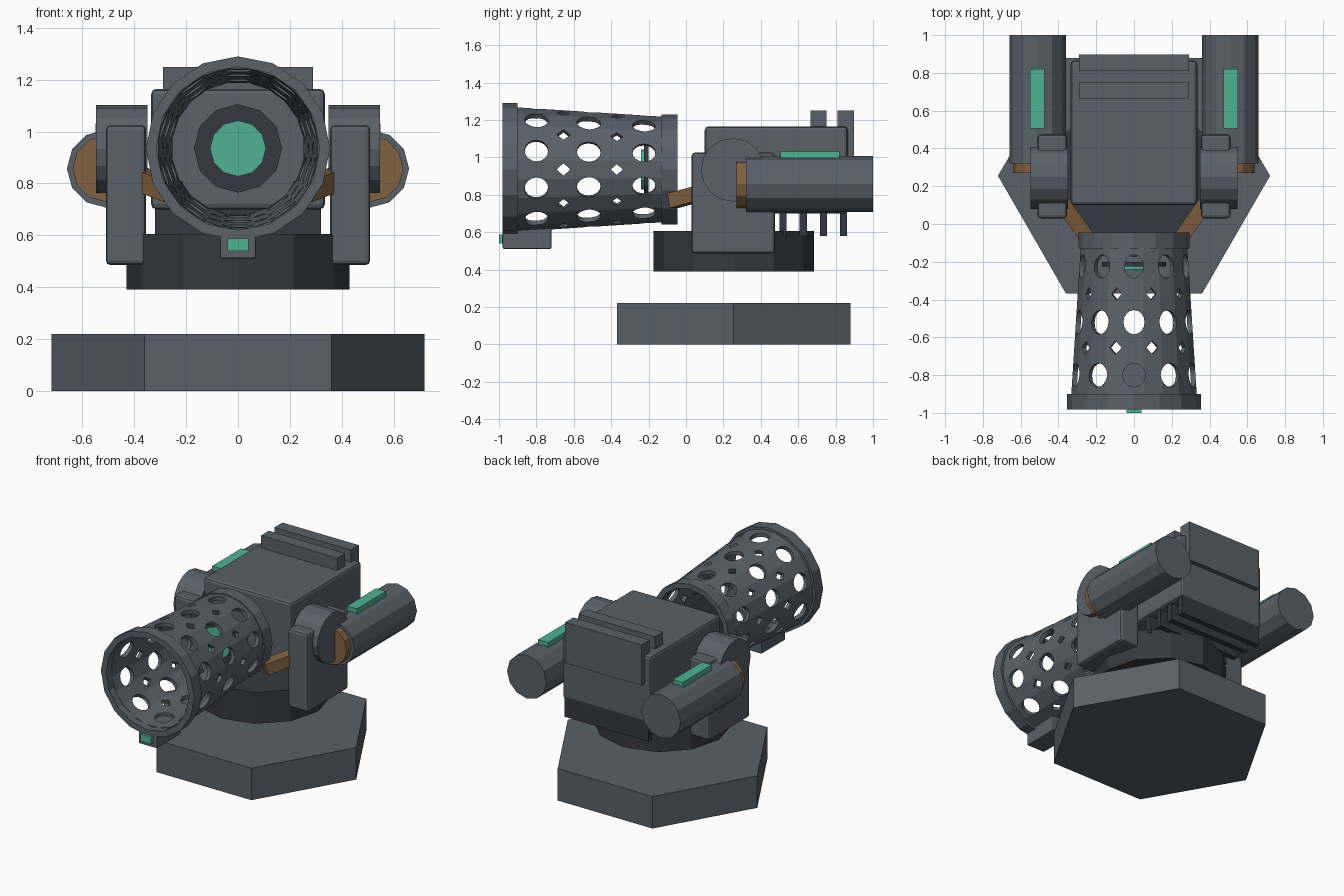
import bpy, bmesh
from math import sin, cos, pi, radians
from mathutils import Matrix, Vector

if "Cube" in bpy.data.objects:
    bpy.data.objects.remove(bpy.data.objects["Cube"])


def material(name, col):
    m = bpy.data.materials.new(name)
    m.diffuse_color = (*col, 1)
    m.use_nodes = True
    m.node_tree.nodes["Principled BSDF"].inputs["Base Color"].default_value = m.diffuse_color
    return m


GREEN = material("glow_green", (0.08, 0.45, 0.30))
BROWN = material("bronze", (0.22, 0.12, 0.05))
DARK = material("dark_metal", (0.035, 0.04, 0.05))
STEEL = material("steel", (0.10, 0.12, 0.14))


def finish(name, bm, mat):
    bmesh.ops.recalc_face_normals(bm, faces=bm.faces)
    me = bpy.data.meshes.new(name)
    bm.to_mesh(me)
    bm.free()
    ob = bpy.data.objects.new(name, me)
    bpy.context.collection.objects.link(ob)
    if mat:
        me.materials.append(mat)
    return ob


def box(name, x, y, z, mat=STEEL, bevel=0):
    bm = bmesh.new()
    bmesh.ops.create_cube(bm, size=1)
    for v in bm.verts:
        v.co = [(a + b) / 2 + c * (b - a) for (a, b), c in zip((x, y, z), v.co)]
    if bevel:
        bmesh.ops.bevel(bm, geom=bm.edges[:], offset=bevel, segments=2,
                        profile=0.5, affect='EDGES')
    return finish(name, bm, mat)


def lathe(name, profile, n, axis, center, mat=STEEL, ring=False, phase=0.0):
    """Profile of (radius, position along axis); ring=True closes it into a hollow tube."""
    bm = bmesh.new()
    loops = []
    for r, t in profile:
        loop = []
        for i in range(n):
            a = phase + 2 * pi * i / n
            u, w = r * cos(a), r * sin(a)
            p = {'X': (t, u, w), 'Y': (u, t, w), 'Z': (u, w, t)}[axis]
            loop.append(bm.verts.new(Vector(p) + Vector(center)))
        loops.append(loop)
    pairs = list(zip(loops, loops[1:]))
    if ring:
        pairs.append((loops[-1], loops[0]))
    else:
        bm.faces.new(loops[0])
        bm.faces.new(loops[-1])
    for A, B in pairs:
        for i in range(n):
            j = (i + 1) % n
            bm.faces.new((A[i], A[j], B[j], B[i]))
    return finish(name, bm, mat)


# Pedestal and turntable
MID = (0, 0.255, 0)
lathe("base_plate", [(0.72, 0), (0.72, 0.22)], 6, 'Z', MID)
lathe("turntable", [(0.43, 0.39), (0.43, 0.605)], 12, 'Z', MID, DARK)

# Main housing with cooling fins and rear panels
box("housing", (-0.335, 0.335), (0.10, 0.865), (0.70, 1.165), bevel=0.02)
for i in range(4):
    y = 0.50 + i * 0.108
    box("cooling_fin", (-0.32, 0.32), (y, y + 0.038), (0.58, 0.72), DARK)
box("top_rail", (-0.29, 0.29), (0.665, 0.75), (1.14, 1.25))
box("rear_panel", (-0.29, 0.29), (0.81, 0.897), (0.97, 1.25))

# Perforated barrel: tapered hollow wall
AX = (0, 0, 0.935)
barrel = lathe("barrel", [(0.338, -0.93), (0.283, -0.08), (0.256, -0.08), (0.311, -0.93)],
               20, 'Y', AX, ring=True, phase=radians(9))

# Cutters: three rows of round holes, two staggered rows of diamonds
bm = bmesh.new()
rows = [(-0.80, 0.063, 0.060, 16, 0), (-0.52, 0.064, 0.056, 16, 0), (-0.225, 0.062, 0.050, 16, 0),
        (-0.655, 0.036, 0.034, 4, 18), (-0.37, 0.033, 0.028, 4, 18)]
for y, ry, rc, seg, off in rows:
    for k in range(10):
        m = (Matrix.Translation((0, y, AX[2])) @ Matrix.Rotation(radians(off + 36 * k), 4, 'Y')
             @ Matrix.Translation((0, 0, 0.32)) @ Matrix.Diagonal((rc, ry, 1, 1)))
        bmesh.ops.create_cone(bm, cap_ends=True, segments=seg, radius1=1, radius2=1,
                              depth=0.2, matrix=m)
cutter = finish("hole_cutter", bm, None)
cutter.hide_render = True
mod = barrel.modifiers.new("holes", 'BOOLEAN')
mod.operation, mod.solver, mod.object = 'DIFFERENCE', 'EXACT', cutter
bpy.context.view_layer.objects.active = barrel
bpy.ops.object.modifier_apply(modifier="holes")
bpy.data.objects.remove(cutter)

# Barrel collars
lathe("muzzle_collar", [(0.355, -0.982), (0.355, -0.90), (0.315, -0.90), (0.315, -0.982)],
      16, 'Y', AX, ring=True)
lathe("rear_collar", [(0.295, -0.13), (0.295, -0.045), (0.26, -0.045), (0.26, -0.13)],
      16, 'Y', AX, ring=True)

# Emitter inside the barrel
lathe("emitter_plate", [(0.17, -0.225), (0.17, -0.20)], 12, 'Y', AX, DARK)
lathe("emitter_lens", [(0.108, -0.24), (0.108, -0.22)], 12, 'Y', AX, GREEN)

# Sight under the muzzle
box("sight_box", (-0.07, 0.07), (-0.98, -0.72), (0.51, 0.62), bevel=0.006)
box("sight_lens", (-0.04, 0.04), (-1.0, -0.975), (0.54, 0.588), GREEN)

# Side assemblies, mirrored left and right
for s in (-1, 1):
    def sx(a, b):
        return tuple(sorted((s * a, s * b)))
    box("yoke_arm", sx(0.355, 0.51), (0.03, 0.475), (0.485, 1.025), bevel=0.018)
    lathe("trunnion", [(0.17, s * 0.35), (0.17, s * 0.547)], 16, 'X', (0, 0.25, 0.933))
    c = (s * 0.51, 0, 0.857)
    lathe("side_canister", [(0.15, 0.32), (0.15, 1.0)], 12, 'Y', c)
    lathe("canister_cap", [(0.128, 0.27), (0.128, 0.33)], 12, 'Y', c, BROWN)
    box("canister_light", sx(0.475, 0.55), (0.505, 0.82), (0.98, 1.032), GREEN)

    # Strut from barrel collar to yoke arm
    a, b = Vector((s * 0.25, -0.07, 0.768)), Vector((s * 0.385, 0.12, 0.82))
    strut = box("barrel_strut", (-0.04, 0.04), (-0.04, 0.04),
                (-(b - a).length / 2, (b - a).length / 2), BROWN)
    strut.matrix_world = (Matrix.Translation((a + b) / 2)
                          @ (b - a).to_track_quat('Z', 'Y').to_matrix().to_4x4())
